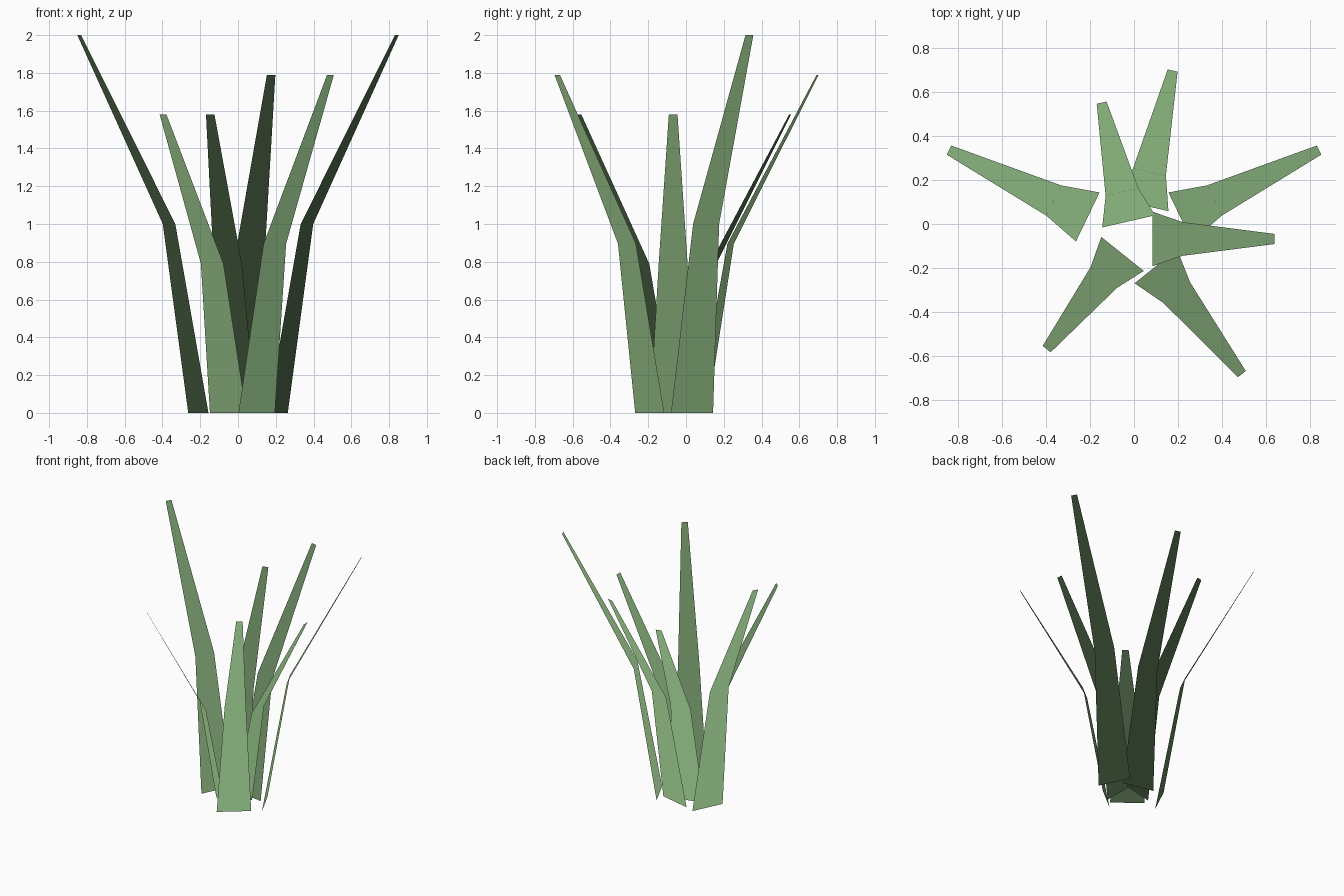
import bpy
from math import cos, sin, radians
from mathutils import Vector

if "Cube" in bpy.data.objects:
    bpy.data.objects.remove(bpy.data.objects["Cube"])

green = bpy.data.materials.new("leaf_green")
green.diffuse_color = (0.23, 0.41, 0.19, 1)
green.use_nodes = True
green.node_tree.nodes["Principled BSDF"].inputs["Base Color"].default_value = green.diffuse_color

STEP = 360 / 7
# cross-sections along a blade: outward reach / height, z / height, width
SECTIONS = [(0, 0, 0.247), (0.086, 0.5, 0.153), (0.35, 1, 0.046)]


def blade(name, x, y, turns, height):
    a = radians(turns * STEP)
    out = Vector((cos(a), sin(a), 0))
    side = Vector((-sin(a), cos(a), 0))
    base = Vector((x, y, 0))
    verts = []
    for reach, z, width in SECTIONS:
        c = base + out * reach * height + Vector((0, 0, z * height))
        verts += [c - side * width / 2, c + side * width / 2]
    faces = [(i, i + 2, i + 3, i + 1) for i in (0, 2)]
    mesh = bpy.data.meshes.new(name)
    mesh.from_pydata(verts, [], faces)
    mesh.materials.append(green)
    mesh.shade_smooth()
    # upward-leaning normals give soft foliage shading
    n = (out * 0.3 + Vector((0, 0, 1))).normalized()
    mesh.normals_split_custom_set([n] * len(mesh.loops))
    bpy.context.collection.objects.link(bpy.data.objects.new(name, mesh))


# short blades
blade("short_blade_right", 0.085, -0.068, 0, 1.58)
blade("short_blade_back", -0.024, 0.012, 2, 1.58)
blade("short_blade_front", -0.052, -0.136, 4.5, 1.58)
# medium blades
blade("medium_blade_back", 0.036, 0.086, 1.5, 1.79)
blade("medium_blade_front", 0.099, -0.192, 6, 1.79)
# tall blades
blade("tall_blade_right", 0.21, 0.032, 0.5, 2.0)
blade("tall_blade_left", -0.21, 0.032, 3, 2.0)
